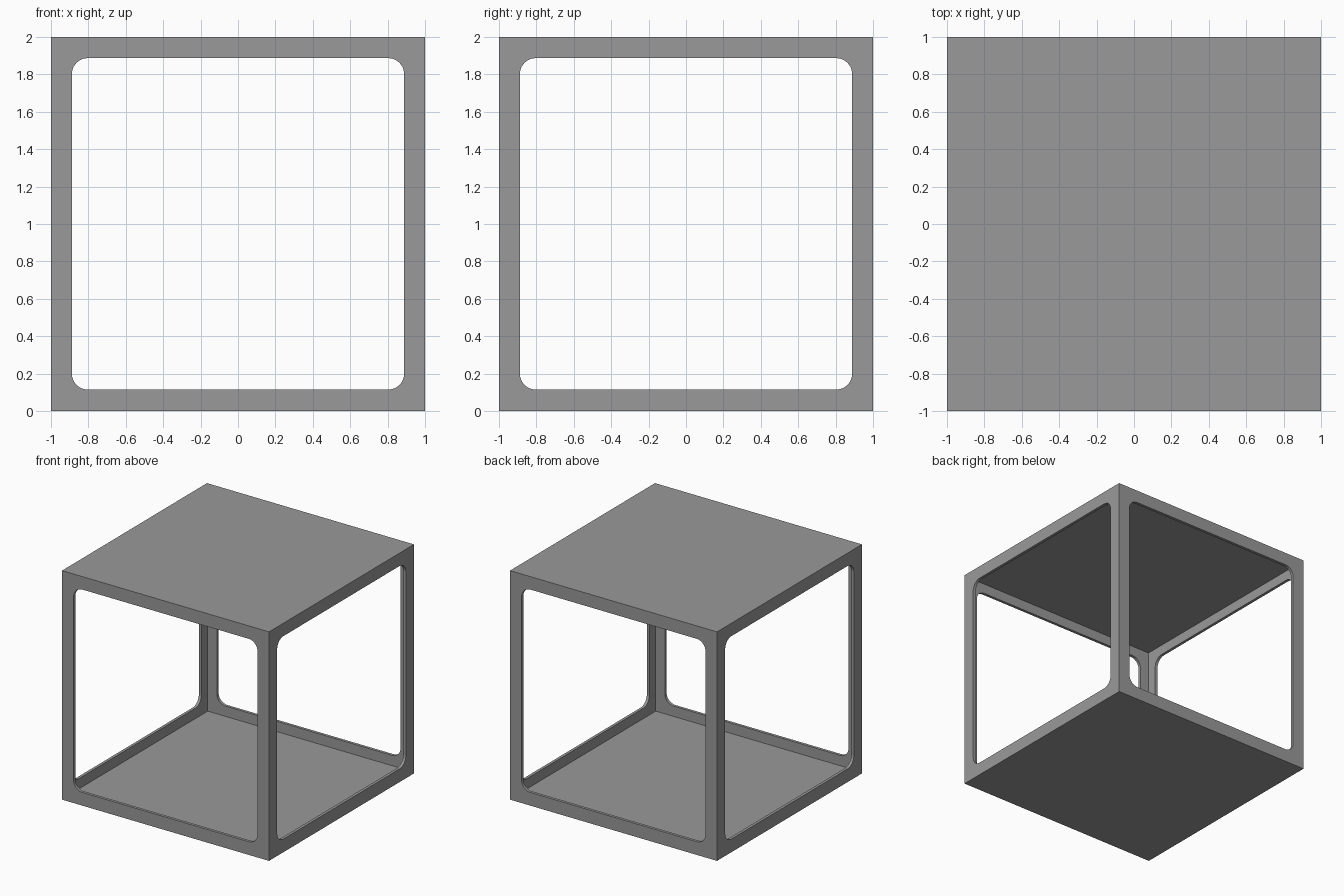
import bpy, bmesh
from math import cos, sin, pi
from mathutils import Matrix

if "Cube" in bpy.data.objects:
    bpy.data.objects.remove(bpy.data.objects["Cube"])

T = 0.025        # shell thickness
HALF = 0.888     # half width of the side openings
HALF_Z = 0.886   # half height of the side openings
R = 0.085        # opening corner radius
ZC = 1.001       # opening centre height


def box(name, size, z):
    bm = bmesh.new()
    bmesh.ops.create_cube(bm, size=size, matrix=Matrix.Translation((0, 0, z)))
    return finish(name, bm)


def finish(name, bm):
    bmesh.ops.recalc_face_normals(bm, faces=bm.faces)
    me = bpy.data.meshes.new(name)
    bm.to_mesh(me)
    bm.free()
    me.materials.append(grey)
    ob = bpy.data.objects.new(name, me)
    bpy.context.collection.objects.link(ob)
    return ob


def window_cutter(name, angle):
    # rounded square extruded right through the cube
    bm = bmesh.new()
    cx, cz = HALF - R, HALF_Z - R
    verts = []
    for k, (sx, sz) in enumerate([(1, 1), (-1, 1), (-1, -1), (1, -1)]):
        for i in range(9):
            a = k * pi / 2 + i * pi / 16
            verts.append(bm.verts.new((sx * cx + R * cos(a), -1.5, ZC + sz * cz + R * sin(a))))
    face = bm.faces.new(verts)
    ext = bmesh.ops.extrude_face_region(bm, geom=[face])
    moved = [v for v in ext["geom"] if isinstance(v, bmesh.types.BMVert)]
    bmesh.ops.translate(bm, verts=moved, vec=(0, 3, 0))
    bmesh.ops.rotate(bm, verts=bm.verts, matrix=Matrix.Rotation(angle, 3, 'Z'))
    return finish(name, bm)


# Dark grey finish
grey = bpy.data.materials.new("dark_grey")
grey.diffuse_color = (0.32, 0.32, 0.32, 1)
grey.use_nodes = True
grey.node_tree.nodes["Principled BSDF"].inputs["Base Color"].default_value = grey.diffuse_color

# Outer cube, hollowed and opened on four sides
frame = box("open_cube_frame", 2, 1)
cutters = [box("hollow_cutter", 2 - 2 * T, 1),
           window_cutter("front_back_cutter", 0),
           window_cutter("side_cutter", pi / 2)]
for cut in cutters:
    mod = frame.modifiers.new(cut.name, 'BOOLEAN')
    mod.operation = 'DIFFERENCE'
    mod.solver = 'EXACT'
    mod.object = cut
    cut.hide_render = True
    cut.hide_viewport = True
